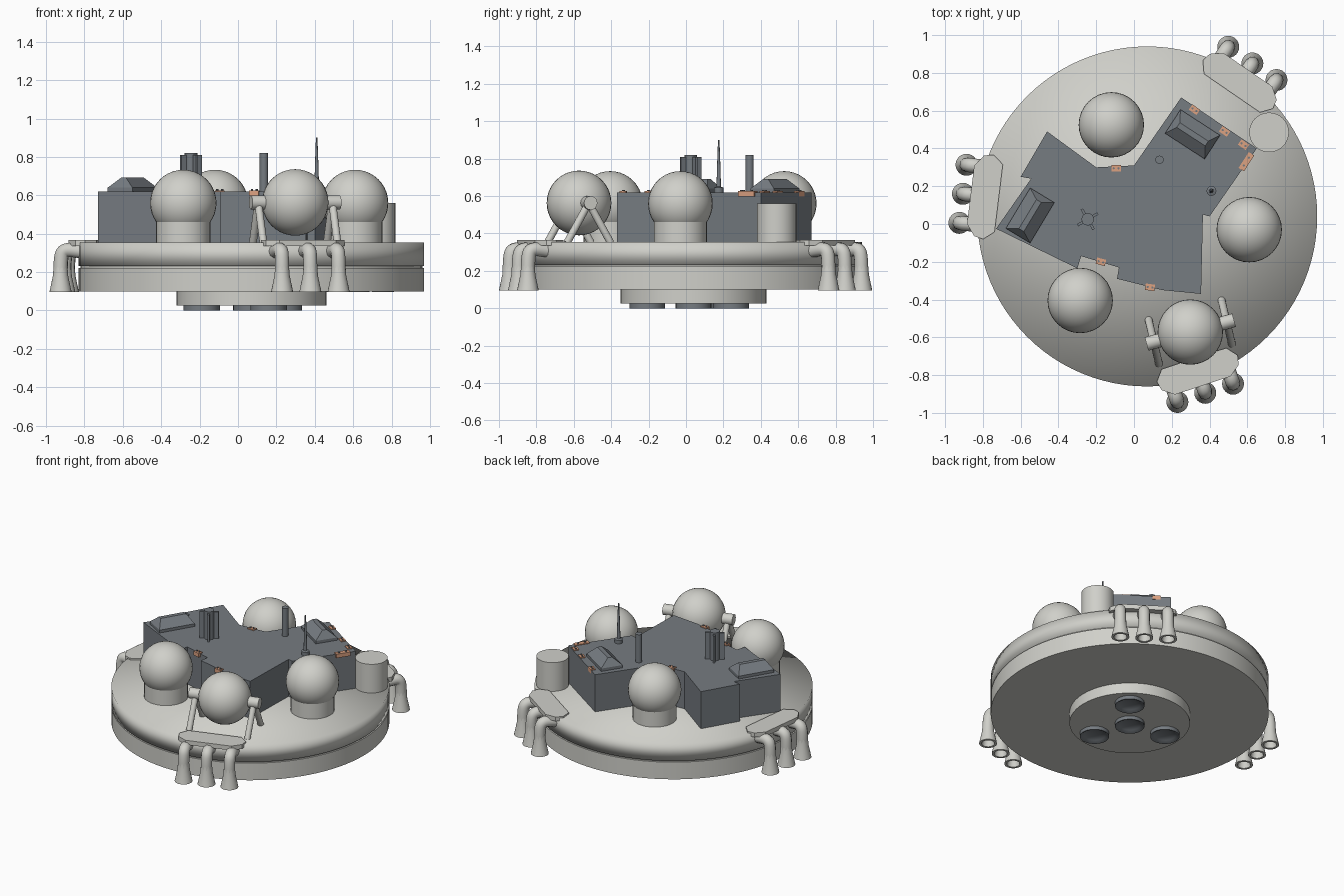
import bpy, bmesh
from math import radians, cos, sin, pi
from mathutils import Matrix, Vector

if "Cube" in bpy.data.objects:
    bpy.data.objects.remove(bpy.data.objects["Cube"], do_unlink=True)


def material(name, colour):
    m = bpy.data.materials.new(name)
    m.use_nodes = True
    m.diffuse_color = (*colour, 1)
    m.node_tree.nodes["Principled BSDF"].inputs["Base Color"].default_value = (*colour, 1)
    return m


PALE = material("pale grey", (0.63, 0.63, 0.59))
SLATE = material("slate grey", (0.18, 0.2, 0.22))
ORANGE = material("orange", (0.72, 0.36, 0.22))
HULL = Vector((0.07, 0.04, 0))
DECK, ROOF = 0.355, 0.62


def finish(name, bm, mat, loc=(0, 0, 0), turn=0, angle=40):
    bmesh.ops.remove_doubles(bm, verts=bm.verts, dist=1e-5)
    bmesh.ops.recalc_face_normals(bm, faces=bm.faces)
    me = bpy.data.meshes.new(name)
    bm.to_mesh(me)
    bm.free()
    me.materials.append(mat)
    me.shade_smooth()
    if angle:
        me.set_sharp_from_angle(angle=radians(angle))
    ob = bpy.data.objects.new(name, me)
    ob.matrix_world = Matrix.Translation(loc) @ Matrix.Rotation(radians(turn), 4, "Z")
    bpy.context.collection.objects.link(ob)
    return ob


def lathe(name, profile, mat, loc=(0, 0, 0), segs=32, angle=40):
    """Spin (radius, height) points around z."""
    bm = bmesh.new()
    vs = [bm.verts.new((r, 0, z)) for r, z in profile]
    es = [bm.edges.new(pair) for pair in zip(vs, vs[1:])]
    bmesh.ops.spin(bm, geom=vs + es, axis=(0, 0, 1), cent=(0, 0, 0),
                   angle=2 * pi, steps=segs, use_merge=True)
    return finish(name, bm, mat, loc, angle=angle)


def drum(name, r, z0, z1, mat, xy=(0, 0), segs=32, angle=40):
    return lathe(name, [(0, z0), (r, z0), (r, z1), (0, z1)], mat, (*xy, 0), segs, angle)


def prism(name, outline, z0, z1, mat, loc=(0, 0, 0), turn=0, top=(1, 1)):
    """Extrude an outline upward, scaling the top."""
    bm = bmesh.new()
    low = [bm.verts.new((x, y, z0)) for x, y in outline]
    high = [bm.verts.new((x * top[0], y * top[1], z1)) for x, y in outline]
    bm.faces.new(low)
    bm.faces.new(high)
    for i in range(len(low)):
        j = (i + 1) % len(low)
        bm.faces.new((low[i], low[j], high[j], high[i]))
    return finish(name, bm, mat, loc, turn, 30)


def block(name, lx, ly, z0, z1, mat, loc, turn=0, top=(1, 1)):
    pts = [(-lx / 2, -ly / 2), (lx / 2, -ly / 2), (lx / 2, ly / 2), (-lx / 2, ly / 2)]
    return prism(name, pts, z0, z1, mat, (*loc, 0), turn, top)


def rod(name, a, b, r, mat):
    a, b = Vector(a), Vector(b)
    bm = bmesh.new()
    turn = (b - a).to_track_quat("Z", "Y").to_matrix().to_4x4()
    bmesh.ops.create_cone(bm, cap_ends=True, segments=16, radius1=r, radius2=r,
                          depth=(b - a).length, matrix=turn)
    return finish(name, bm, mat, (a + b) / 2)


def ball(name, loc, r, mat):
    bm = bmesh.new()
    bmesh.ops.create_uvsphere(bm, u_segments=32, v_segments=20, radius=r)
    return finish(name, bm, mat, loc)


def pipe(name, points, r, mat):
    cu = bpy.data.curves.new(name, "CURVE")
    cu.dimensions = "3D"
    cu.bevel_depth, cu.bevel_resolution, cu.use_fill_caps = r, 3, True
    sp = cu.splines.new("NURBS")
    sp.points.add(len(points) - 1)
    for p, co in zip(sp.points, points):
        p.co = (*co, 1)
    sp.use_endpoint_u, sp.order_u, sp.resolution_u = True, 3, 6
    cu.materials.append(mat)
    ob = bpy.data.objects.new(name, cu)
    bpy.context.collection.objects.link(ob)


# Round hull in two slabs with a groove between
drum("lower_hull", 0.9, 0.1, 0.222, PALE, HULL.xy, 96)
drum("hull_groove", 0.89, 0.215, 0.24, PALE, HULL.xy, 96)
drum("upper_hull", 0.9, 0.231, DECK, PALE, HULL.xy, 96, angle=0)

# Engine plate and its four bells underneath
drum("engine_plate", 0.39, 0.025, 0.105, PALE, HULL.xy, 64)
bell = [(0.095, 0.03), (0.095, 0), (0.088, 0), (0.07, 0.013), (0.04, 0.022), (0, 0.025)]
spots = [HULL] + [HULL + 0.263 * Vector((cos(t), sin(t), 0))
                  for t in map(radians, (50, 170, -70))]
for p in spots:
    lathe("engine_bell", bell, SLATE, p)

# Thruster pods: plate, bent pipes and hollow nozzles
plate = [(-0.075, -0.18), (-0.02, -0.225), (0.03, -0.215), (0.075, -0.155)]
plate += [(x, -y) for x, y in reversed(plate)]
nozzle = [(0.036, 0.23), (0.04, 0.18), (0.058, 0.095), (0.042, 0.095), (0.03, 0.17), (0, 0.17)]
for deg in (55.5, 173, -71.8):
    t = radians(deg)
    out, side = Vector((cos(t), sin(t), 0)), Vector((-sin(t), cos(t), 0))
    prism("thruster_plate", plate, 0.335, 0.366, PALE, HULL + 0.867 * out, deg)
    for k in (-1, 0, 1):
        base = HULL + side * k * 0.155
        path = [(0.83, 0.3), (0.91, 0.315), (0.97, 0.315), (0.983, 0.26), (0.983, 0.2)]
        pipe("thruster_pipe", [base + out * r + Vector((0, 0, z)) for r, z in path], 0.038, PALE)
        lathe("thruster_nozzle", nozzle, PALE, base + out * 0.983, 24)

# Main superstructure
house = [(-0.46, 0.49), (-0.6, 0.25), (-0.545, 0.24), (-0.73, -0.025), (-0.3, -0.235),
         (-0.28, -0.17), (-0.08, -0.23), (-0.09, -0.29), (0.15, -0.35), (0.355, -0.37),
         (0.365, 0.05), (0.4, 0.04), (0.65, 0.4), (0.25, 0.67), (0, 0.31), (-0.2, 0.3)]
prism("superstructure", house, DECK, ROOF, SLATE)

# Domes on drum bases
for xy in ((-0.12, 0.525), (0.61, -0.03), (-0.285, -0.405)):
    drum("dome_base", 0.142, DECK, 0.47, PALE, xy)
    ball("dome", (*xy, 0.56), 0.173, PALE)

# Cradled dome: axle caps and splayed legs on both sides
hub = Vector((0.298, -0.572, 0.563))
axle, across = Vector((0.965, 0.262, 0)), Vector((-0.23, 0.973, 0))
ball("cradled_dome", hub, 0.173, PALE)
for s in (-1, 1):
    end = hub + axle * s * 0.2
    rod("axle_cap", end - axle * 0.04, end + axle * 0.04, 0.037, PALE)
    for q in (-1, 1):
        foot = end + across * q * 0.12
        rod("cradle_leg", end, (foot.x, foot.y, DECK - 0.005), 0.02, PALE)

# Storage tank
drum("storage_tank", 0.105, DECK, 0.56, PALE, (0.715, 0.485))

# Roof vents
for xy, deg in (((0.31, 0.475), -33), ((-0.55, 0.045), 59)):
    block("vent_base", 0.25, 0.15, ROOF, 0.64, SLATE, xy, deg)
    block("vent_hood", 0.25, 0.15, 0.64, 0.692, SLATE, xy, deg, (0.72, 0.2))

# Chimney, finned mast and antenna
drum("chimney", 0.022, ROOF, 0.82, SLATE, (0.135, 0.34), 16)
mast = (-0.245, 0.025)
drum("mast", 0.033, ROOF, 0.82, SLATE, mast, 16)
for deg in (30, 120):
    block("mast_fin", 0.125, 0.014, ROOF, 0.81, SLATE, mast, deg)
lathe("antenna", [(0, ROOF), (0.026, ROOF), (0.026, 0.645), (0.012, 0.65), (0.009, 0.76),
                  (0.004, 0.9), (0, 0.9)], SLATE, (0.41, 0.175, 0), 12)

# Orange roof lamps with paired studs
lamps = [(-0.095, 0.295, 0, 0.05), (-0.175, -0.2, -15, 0.05), (0.085, -0.335, -8, 0.05),
         (0.32, 0.605, -35, 0.05), (0.48, 0.49, -35, 0.05), (0.58, 0.42, -35, 0.05),
         (0.595, 0.33, 57, 0.1)]
for x, y, deg, length in lamps:
    block("roof_lamp", length, 0.034, 0.598, 0.626, ORANGE, (x, y), deg)
    for s in (-1, 1):
        dx = s * length * 0.25
        t = radians(deg)
        drum("lamp_stud", 0.006, 0.62, 0.632, SLATE, (x + dx * cos(t), y + dx * sin(t)), 8)
